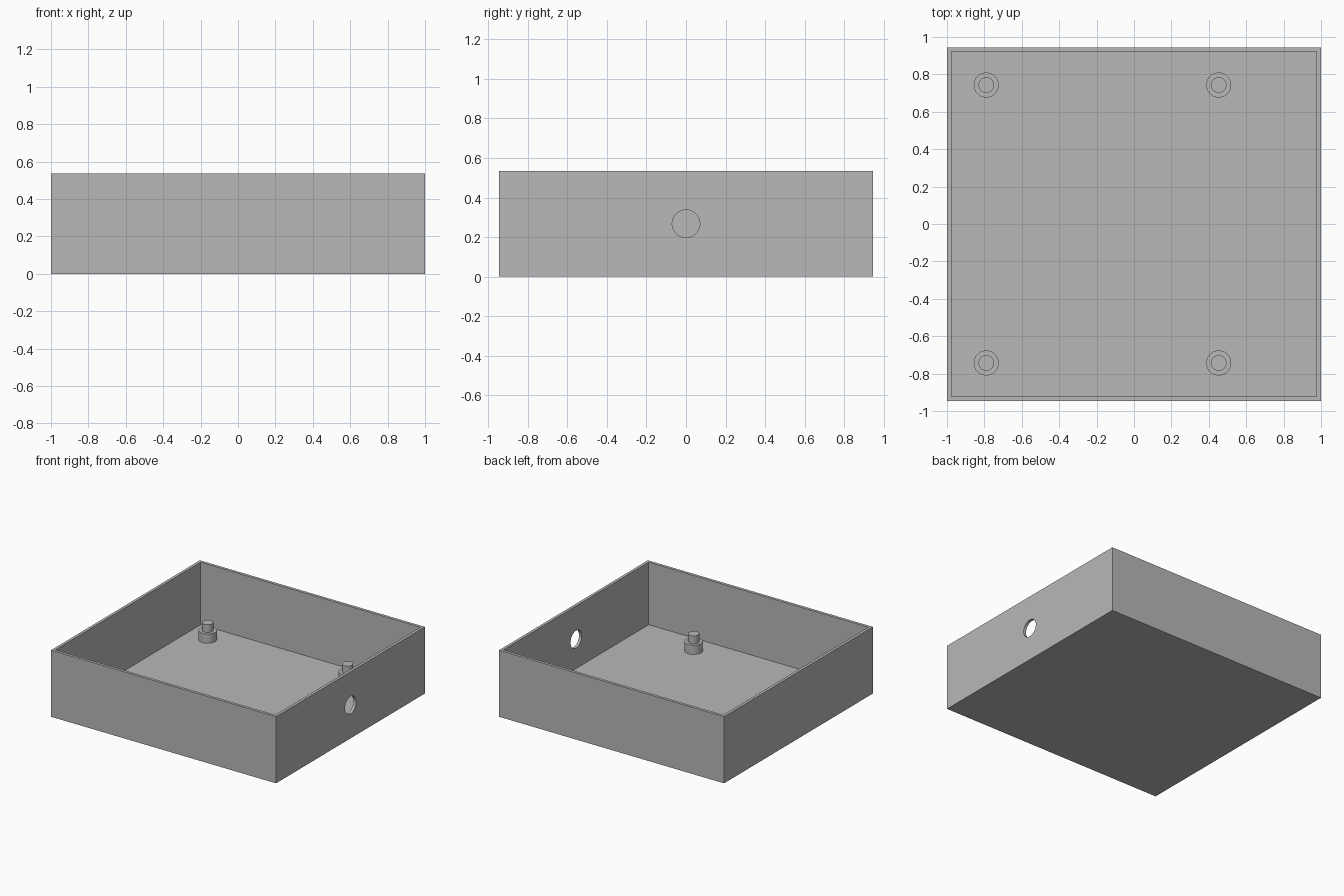
import bpy, bmesh
from math import radians
from mathutils import Matrix, Vector

default = bpy.data.objects.get("Cube")
if default:
    bpy.data.objects.remove(default, do_unlink=True)

WIDTH, DEPTH, HEIGHT, WALL = 2.0, 1.89, 0.535, 0.033

grey = bpy.data.materials.new("plain grey")
grey.use_nodes = True
colour = (0.48, 0.48, 0.48, 1)
grey.diffuse_color = colour
grey.node_tree.nodes["Principled BSDF"].inputs["Base Color"].default_value = colour


def make_object(name, bm):
    mesh = bpy.data.meshes.new(name)
    bm.to_mesh(mesh)
    bm.free()
    mesh.materials.append(grey)
    obj = bpy.data.objects.new(name, mesh)
    bpy.context.collection.objects.link(obj)
    return obj


def add_cylinder(bm, radius, length, matrix):
    bmesh.ops.create_cone(bm, cap_ends=True, segments=48, radius1=radius,
                          radius2=radius, depth=length, matrix=matrix)


def smooth(obj):
    bpy.ops.object.select_all(action="DESELECT")
    obj.select_set(True)
    bpy.context.view_layer.objects.active = obj
    bpy.ops.object.shade_smooth_by_angle(angle=radians(30))


# Open tray: a block whose top is inset and pushed down to the floor
bm = bmesh.new()
bmesh.ops.create_cube(bm, size=1)
bmesh.ops.scale(bm, vec=(WIDTH, DEPTH, HEIGHT), verts=bm.verts)
bmesh.ops.translate(bm, vec=(0, 0, HEIGHT / 2), verts=bm.verts)
top = max(bm.faces, key=lambda f: f.calc_center_median().z)
bmesh.ops.inset_region(bm, faces=[top], thickness=WALL)
cavity = bmesh.ops.extrude_discrete_faces(bm, faces=[top])["faces"][0]
bmesh.ops.translate(bm, vec=(0, 0, WALL - HEIGHT), verts=cavity.verts)
tray = make_object("tray", bm)

# Round cable hole through one side wall
bm = bmesh.new()
add_cylinder(bm, 0.07, 0.3, Matrix.Translation((WIDTH / 2, 0, HEIGHT / 2))
             @ Matrix.Rotation(radians(90), 4, "Y"))
cutter = make_object("hole_cutter", bm)
cutter.hide_render = True
cutter.hide_set(True)
cut = tray.modifiers.new("cable hole", "BOOLEAN")
cut.operation = "DIFFERENCE"
cut.solver = "EXACT"
cut.object = cutter
bpy.context.view_layer.objects.active = tray
bpy.ops.object.modifier_apply(modifier=cut.name)
bpy.data.objects.remove(cutter, do_unlink=True)
smooth(tray)


# Stepped mounting posts: a wide base carrying a narrow pin
def add_post(name, x, y):
    bm = bmesh.new()
    base_top, pin_top = 0.107, 0.17
    for radius, low, high in ((0.067, WALL, base_top), (0.0415, base_top, pin_top)):
        middle = Vector((x, y, (low + high) / 2))
        add_cylinder(bm, radius, high - low, Matrix.Translation(middle))
    smooth(make_object(name, bm))


for side, x in (("right", -0.79), ("left", 0.453)):
    for end, y in (("front", -0.743), ("back", 0.743)):
        add_post(f"{end}_{side}_post", x, y)
